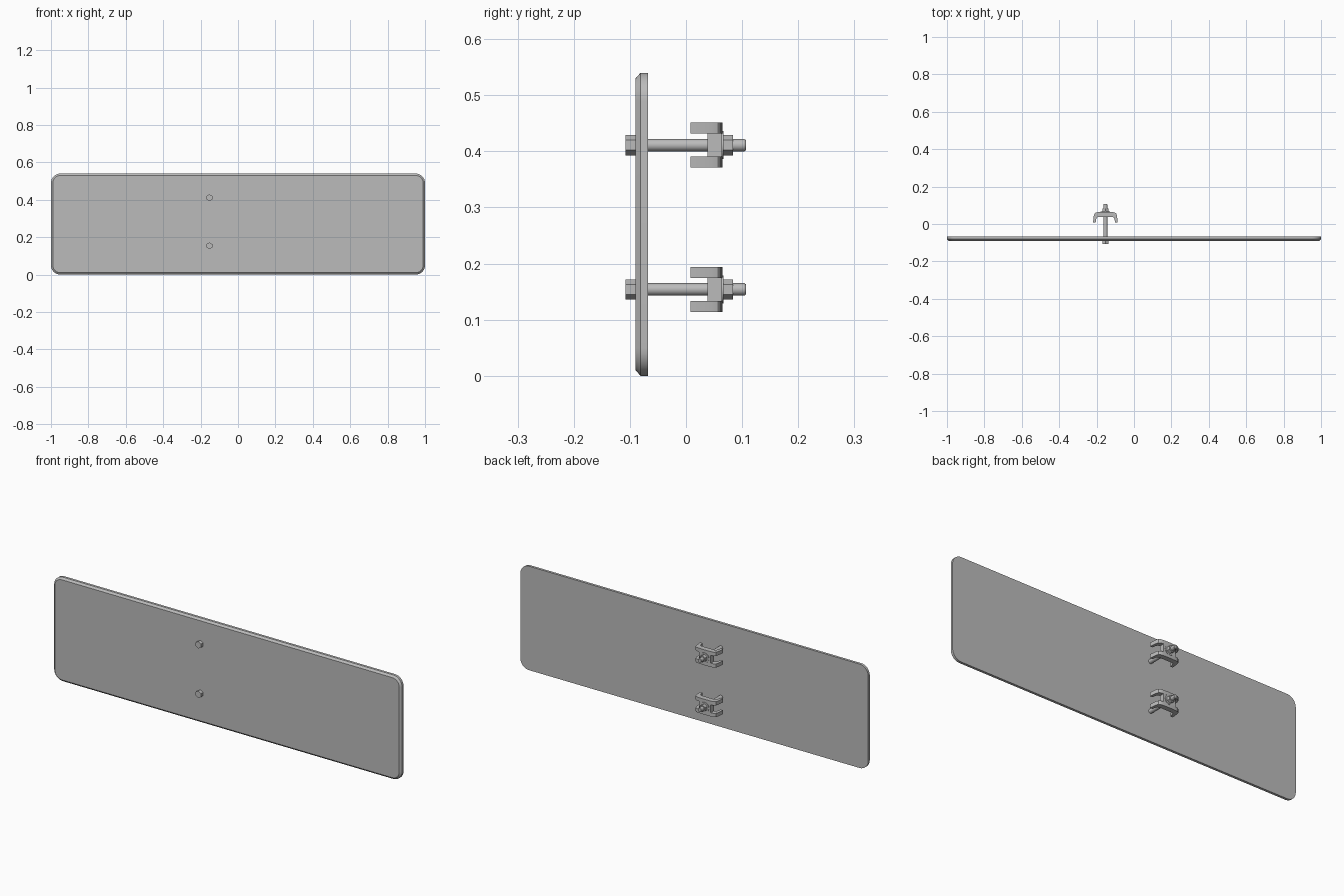
import bpy, bmesh, math
from mathutils import Vector

cube = bpy.data.objects.get("Cube")
if cube:
    bpy.data.objects.remove(cube, do_unlink=True)

steel = bpy.data.materials.new("steel grey")
steel.use_nodes = True
GREY = (0.5, 0.5, 0.5, 1)
steel.diffuse_color = GREY
steel.node_tree.nodes["Principled BSDF"].inputs["Base Color"].default_value = GREY


def finish(name, bm, smooth=True):
    bmesh.ops.recalc_face_normals(bm, faces=bm.faces)
    mesh = bpy.data.meshes.new(name)
    bm.to_mesh(mesh)
    bm.free()
    obj = bpy.data.objects.new(name, mesh)
    bpy.context.collection.objects.link(obj)
    mesh.materials.append(steel)
    if smooth:
        bpy.ops.object.select_all(action='DESELECT')
        obj.select_set(True)
        bpy.context.view_layer.objects.active = obj
        bpy.ops.object.shade_smooth_by_angle(angle=math.radians(30))
    return obj


def loft(bm, rings):
    """Skin closed rings of equal length and cap both ends."""
    loops = [[bm.verts.new(p) for p in ring] for ring in rings]
    n = len(loops[0])
    for a, b in zip(loops, loops[1:]):
        for i in range(n):
            j = (i + 1) % n
            bm.faces.new((a[i], a[j], b[j], b[i]))
    bm.faces.new(loops[0])
    bm.faces.new(loops[-1])


def rounded_rect(w, h, r, y, zc, steps=8):
    pts = []
    for q, (sx, sz) in enumerate(((1, 1), (-1, 1), (-1, -1), (1, -1))):
        for k in range(steps + 1):
            a = math.pi / 2 * (q + k / steps)
            pts.append((sx * (w - r) + r * math.cos(a), y,
                        zc + sz * (h - r) + r * math.sin(a)))
    return pts


def turned(name, x, z, sides, stations):
    """Prism along y from (y, radius) stations, one corner pointing up."""
    bm = bmesh.new()
    loft(bm, [[(x + r * math.sin(2 * math.pi * i / sides), y,
                z + r * math.cos(2 * math.pi * i / sides)) for i in range(sides)]
              for y, r in stations])
    return finish(name, bm)


# Rounded panel with a bevelled front rim
bm = bmesh.new()
loft(bm, [rounded_rect(0.99, 0.26, 0.04, -0.09, 0.27),
          rounded_rect(1.0, 0.27, 0.05, -0.081, 0.27),
          rounded_rect(1.0, 0.27, 0.05, -0.068, 0.27)])
finish("panel", bm)


# Bracket outline seen from above: right half, mirrored about the bolt axis
HALF = [(0.0, 0.065), (0.034, 0.064), (0.05, 0.062), (0.058, 0.056), (0.062, 0.045),
        (0.066, 0.008), (0.052, 0.008), (0.049, 0.026), (0.044, 0.035),
        (0.036, 0.038), (0.0, 0.038)]
CORE = [(-0.034, 0.038), (0.034, 0.038), (0.034, 0.064), (-0.034, 0.064)]


def slab(bm, outline, x, z0, z1):
    loft(bm, [[(x + px, py, z) for px, py in outline] for z in (z0, z1)])


def clamp(level, x, z):
    outline = HALF + [(-px, py) for px, py in HALF[-2:0:-1]]
    bm = bmesh.new()
    # Claws above and below, joined by the narrower web between the notches
    slab(bm, outline, x, z + 0.0205, z + 0.04)
    slab(bm, outline, x, z - 0.04, z - 0.0205)
    slab(bm, CORE, x, z - 0.0205, z + 0.0205)
    finish(level + "_clamp", bm)
    turned(level + "_washer", x, z, 24, [(0.06, 0.025), (0.0665, 0.025)])
    turned(level + "_nut", x, z, 6, [(0.0665, 0.018), (0.084, 0.018)])
    turned(level + "_bolt_head", x, z, 6, [(-0.108, 0.018), (-0.09, 0.018)])
    turned(level + "_bolt_shaft", x, z, 16,
           [(-0.09, 0.011), (0.104, 0.011), (0.107, 0.009)])


for level, height in (("lower", 0.154), ("upper", 0.411)):
    clamp(level, -0.153, height)
